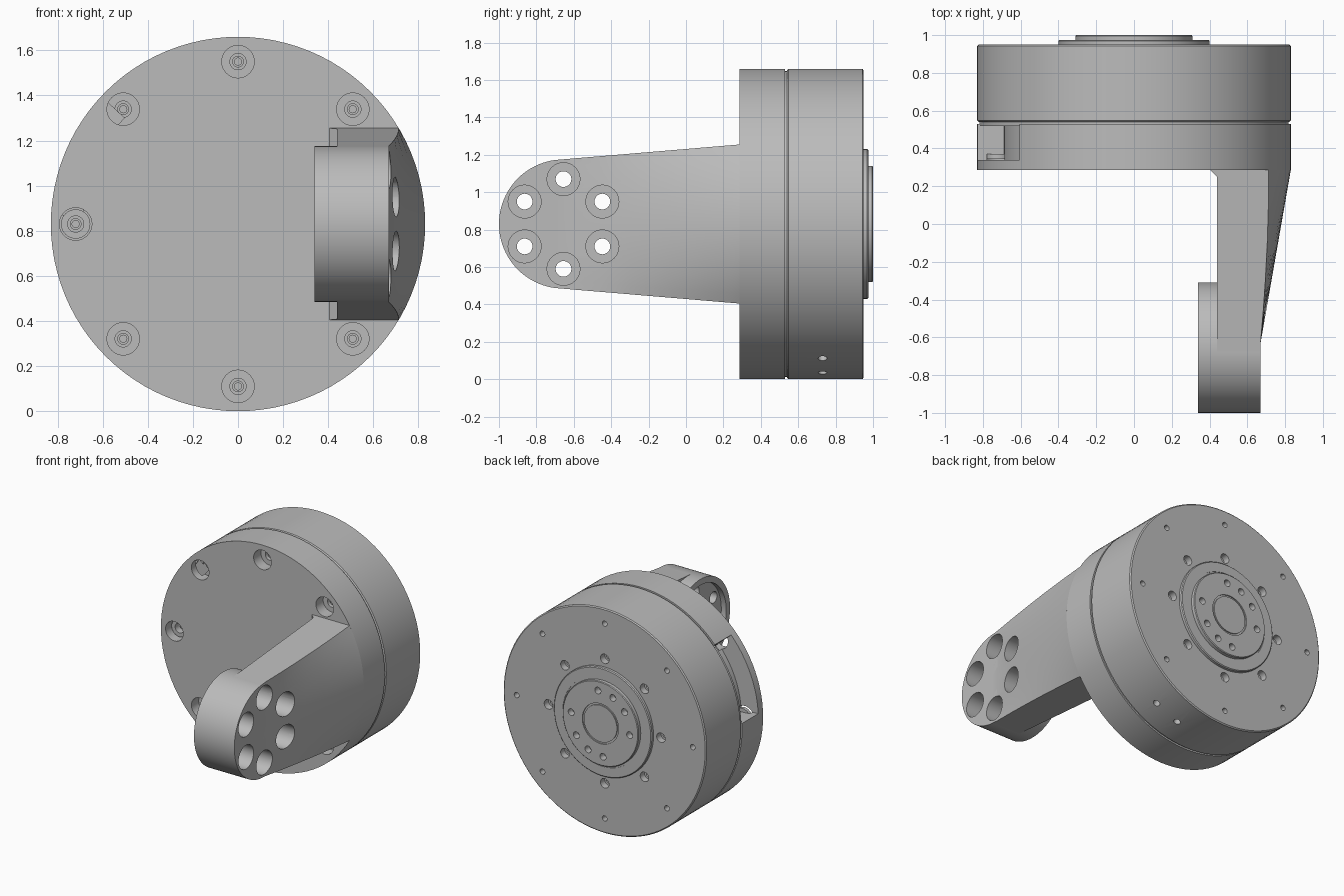
import bpy, bmesh
from math import sin, cos, pi, radians, sqrt
from mathutils import Vector, Matrix

if "Cube" in bpy.data.objects:
    bpy.data.objects.remove(bpy.data.objects["Cube"])

R = 0.83          # body radius, also the height of its axis
BACK, FRONT, RIGHT = Vector((0, 1, 0)), Vector((0, -1, 0)), Vector((1, 0, 0))

grey = bpy.data.materials.new("machined_grey")
grey.use_nodes = True
grey.diffuse_color = (0.5, 0.5, 0.5, 1)
grey.node_tree.nodes["Principled BSDF"].inputs["Base Color"].default_value = (0.5, 0.5, 0.5, 1)


def lathe(bm, profile, origin, axis, seg=32):
    """Add a turned solid: (radius, distance) points spun round an axis."""
    m = Matrix.Translation(origin) @ Vector((0, 0, 1)).rotation_difference(axis).to_matrix().to_4x4()
    rings = [[bm.verts.new(m @ Vector((r * cos(2 * pi * i / seg), r * sin(2 * pi * i / seg), h)))
              for i in range(seg)] for r, h in profile]
    for a, b in zip(rings, rings[1:]):
        for i in range(seg):
            j = (i + 1) % seg
            bm.faces.new((a[i], a[j], b[j], b[i]))
    bm.faces.new(rings[0][::-1])
    bm.faces.new(rings[-1])


def finish(bm, name):
    bmesh.ops.recalc_face_normals(bm, faces=bm.faces)
    mesh = bpy.data.meshes.new(name)
    bm.to_mesh(mesh)
    bm.free()
    mesh.materials.append(grey)
    ob = bpy.data.objects.new(name, mesh)
    bpy.context.collection.objects.link(ob)
    return ob


def turned(name, profile, origin, axis, seg=96):
    bm = bmesh.new()
    lathe(bm, profile, origin, axis, seg)
    return finish(bm, name)


def activate(ob):
    bpy.ops.object.select_all(action='DESELECT')
    ob.select_set(True)
    bpy.context.view_layer.objects.active = ob


def cut(ob, cutter):
    mod = ob.modifiers.new("cut", 'BOOLEAN')
    mod.operation, mod.solver, mod.object = 'DIFFERENCE', 'EXACT', cutter
    activate(ob)
    bpy.ops.object.modifier_apply(modifier=mod.name)


def smooth(ob):
    activate(ob)
    bpy.ops.object.shade_smooth_by_angle(angle=radians(25))


def polar(r, deg, y):
    return Vector((r * cos(radians(deg)), y, R + r * sin(radians(deg))))


parts, cutters = [], []

# rear drum with softened rims
drum = turned("rear_drum", [(R - .008, .54), (R, .547), (R, .943), (R - .008, .95)],
              (0, 0, R), BACK)
bm = bmesh.new()
for a in range(0, 360, 45):
    lathe(bm, [(.02, -.06), (.02, .02)], polar(.72, a, .95), BACK, 16)
    lathe(bm, [(.02, -.1), (.02, -.05), (.035, -.05), (.035, .02)], polar(.46, a, .95), BACK, 24)
for a in (-60, -73.5):
    out = Vector((cos(radians(a)), 0, sin(radians(a))))
    lathe(bm, [(.024, -.08), (.024, .05)], polar(R, a, .73), out, 16)
cutters.append(finish(bm, "drum_hole_cutter"))
cut(drum, cutters[-1])
parts.append(drum)

# stepped output flange with a ring groove
flange = turned("output_flange", [(.4, .94), (.4, .969), (.394, .975), (.325, .975), (.325, .971),
                                  (.31, .971), (.31, .995), (.305, 1), (.148, 1), (.148, .992),
                                  (.135, .992), (.135, 1)], (0, 0, R), BACK)
bm = bmesh.new()
for a in (95, 65, 35, -5):
    for turn in (0, 180):
        lathe(bm, [(.025, -.05), (.025, .02)], polar(.24, 180 - a - turn, 1), BACK, 16)
cutters.append(finish(bm, "flange_hole_cutter"))
cut(flange, cutters[-1])
parts.append(flange)

# seam between drum and front housing
parts.append(turned("seam_core", [(R - .012, .52), (R - .012, .55)], (0, 0, R), BACK))

# front housing with a side window and counterbored bolt holes
housing = turned("front_housing", [(R, .285), (R, .53)], (0, 0, R), BACK)
bm = bmesh.new()
arc = [137 + 4 * i for i in range(11)]
outline = [polar(.95, a, .34) for a in arc] + [polar(.69, a, .34) for a in reversed(arc)]
face = bm.faces.new([bm.verts.new(p) for p in outline])
ext = bmesh.ops.extrude_face_region(bm, geom=[face])
bmesh.ops.translate(bm, vec=(0, .3, 0), verts=[v for v in ext["geom"] if isinstance(v, bmesh.types.BMVert)])
cutters.append(finish(bm, "window_cutter"))
cut(housing, cutters[-1])
bolt_angles = range(45, 316, 45)
bm = bmesh.new()
for a in bolt_angles:
    lathe(bm, [(.036, -.2), (.036, -.085), (.072, -.085), (.072, .05)], polar(.72, a, .285), FRONT)
cutters.append(finish(bm, "bolt_hole_cutter"))
cut(housing, cutters[-1])
parts.append(housing)

# bolts sunk in the housing, each with a socket
bm = bmesh.new()
for a in bolt_angles:
    lathe(bm, [(.026, -.21), (.026, -.1), (.016, -.1), (.016, -.13)], polar(.72, a, .285), FRONT, 16)
parts.append(finish(bm, "housing_bolts"))
parts.append(turned("window_washer", [(.065, .345), (.065, .37), (.036, .37), (.036, .345), (.065, .345)][:2],
                    polar(.72, 180, 0), BACK, 32))
cutters.append(turned("washer_hole_cutter", [(.036, .3), (.036, .4)], polar(.72, 180, 0), BACK, 24))
cut(parts[-1], cutters[-1])

# tapering side arm: the round flank blends into the flat pad
PAD_Y, PAD_R, PAD_X = -.655, .345, .67
bm = bmesh.new()
rings = []
for y in (.285, .25, .1, -.1, -.3, -.45, -.63, -.684):
    half = .425 + (y - .285) * .084
    blend = max(0, (y + .63) / .915)
    inner = .405 if y > .27 else .44
    ring = [Vector((inner, y, R - half)), Vector((inner, y, R + half))]
    for i in range(17):
        dz = half * (1 - i / 8)
        ring.append(Vector((PAD_X + (sqrt(R * R - dz * dz) - PAD_X) * blend, y, R + dz)))
    rings.append([bm.verts.new(p) for p in ring])
for a, b in zip(rings, rings[1:]):
    for i in range(len(a)):
        j = (i + 1) % len(a)
        bm.faces.new((a[i], a[j], b[j], b[i]))
bm.faces.new(rings[0])
bm.faces.new(rings[-1][::-1])
arm = finish(bm, "side_arm")

# round mounting pad at the arm tip, hollowed on the inner side
pad = turned("mounting_pad", [(PAD_R, .34), (PAD_R, PAD_X)], (0, PAD_Y, R), RIGHT)
cutters.append(turned("pad_recess_cutter", [(.3, .3), (.3, .38)], (0, PAD_Y, R), RIGHT))
cut(pad, cutters[-1])
bm = bmesh.new()
for k in range(6):
    a = radians(30 + 60 * k)
    lathe(bm, [(.042, .2), (.042, .45), (.088, .45), (.088, .95)],
          (0, PAD_Y + .24 * cos(a), R + .24 * sin(a)), RIGHT)
cutters.append(finish(bm, "pad_hole_cutter"))
for ob in (arm, pad):
    cut(ob, cutters[-1])
    parts.append(ob)

for ob in cutters:
    bpy.data.objects.remove(ob)
for ob in parts:
    smooth(ob)
